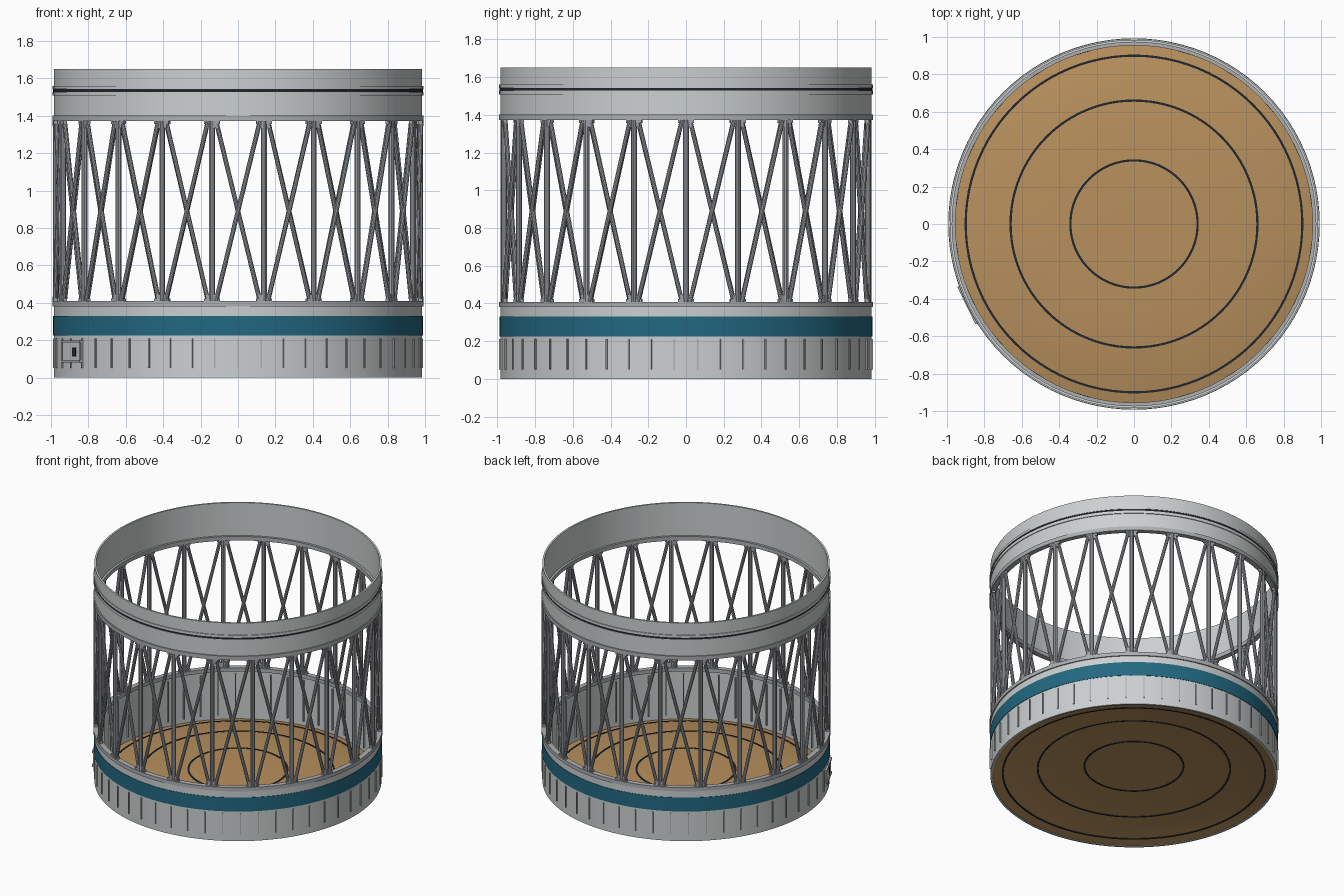
import bpy, bmesh, math
from mathutils import Vector, Matrix

cube = bpy.data.objects.get("Cube")
if cube:
    bpy.data.objects.remove(cube, do_unlink=True)


def material(name, r, g, b):
    m = bpy.data.materials.new(name)
    m.use_nodes = True
    m.diffuse_color = (r, g, b, 1)
    m.node_tree.nodes["Principled BSDF"].inputs["Base Color"].default_value = (r, g, b, 1)
    return m


SHELL = material("pale grey shell", 0.60, 0.63, 0.63)
RING = material("mid grey ring", 0.42, 0.43, 0.44)
STRUT = material("strut grey", 0.36, 0.37, 0.40)
BLUE = material("teal band", 0.016, 0.14, 0.22)
TAN = material("tan floor", 0.48, 0.28, 0.11)
DARK = material("dark seam", 0.015, 0.02, 0.028)


def finish(name, bm, mat, smooth=True):
    bmesh.ops.recalc_face_normals(bm, faces=bm.faces)
    mesh = bpy.data.meshes.new(name)
    bm.to_mesh(mesh)
    bm.free()
    mesh.materials.append(mat)
    ob = bpy.data.objects.new(name, mesh)
    bpy.context.collection.objects.link(ob)
    if smooth:
        bpy.ops.object.select_all(action="DESELECT")
        ob.select_set(True)
        bpy.context.view_layer.objects.active = ob
        bpy.ops.object.shade_smooth_by_angle(angle=math.radians(30))
    return ob


def lathe(name, profile, mat, steps=96):
    """Spin a closed (radius, height) outline about z."""
    bm = bmesh.new()
    verts = [bm.verts.new((r, 0, z)) for r, z in profile]
    edges = [bm.edges.new((v, verts[i - 1])) for i, v in enumerate(verts)]
    bmesh.ops.spin(bm, geom=verts + edges, cent=(0, 0, 0), axis=(0, 0, 1),
                   angle=math.tau, steps=steps)
    bmesh.ops.remove_doubles(bm, verts=bm.verts, dist=1e-5)
    return finish(name, bm, mat)


def band(name, inner, outer, low, high, mat):
    return lathe(name, [(inner, low), (outer, low), (outer, high), (inner, high)], mat)


def around(angle, radius, z):
    """Point on a cylinder, angle counted from the front towards +x."""
    return Vector((radius * math.sin(angle), -radius * math.cos(angle), z))


def add_block(bm, angle, radius, z, width, depth, height):
    mat = (Matrix.Translation(around(angle, radius, z)) @ Matrix.Rotation(angle, 4, "Z")
           @ Matrix.Diagonal((width, depth, height, 1)))
    bmesh.ops.create_cube(bm, size=1, matrix=mat)


def add_tube(bm, a, b, radius):
    d = b - a
    mat = Matrix.Translation((a + b) / 2) @ d.to_track_quat("Z", "Y").to_matrix().to_4x4()
    bmesh.ops.create_cone(bm, cap_ends=True, segments=10, radius1=radius, radius2=radius,
                          depth=d.length, matrix=mat)


# Lower and upper skirts
band("lower_shell", 0.97, 0.985, 0, 0.385, SHELL)
band("teal_stripe", 0.98, 0.988, 0.225, 0.33, BLUE)
band("upper_shell", 0.972, 0.985, 1.39, 1.65, SHELL)

# Flanges holding the lattice
band("lower_flange", 0.955, 0.993, 0.38, 0.408, RING)
band("upper_flange", 0.955, 0.993, 1.372, 1.402, RING)

# Separation joint: two lips and a dark seam
band("joint_lower_lip", 0.98, 0.991, 1.508, 1.528, SHELL)
band("joint_upper_lip", 0.98, 0.991, 1.542, 1.56, SHELL)
band("joint_seam", 0.98, 0.988, 1.528, 1.542, DARK)

# Shallow domed floor
def dome(r):
    return 0.015 + 0.075 * (1 - (r / 0.972) ** 3)


radii = [0.972 * i / 14 for i in range(15)]
lathe("domed_floor", [(r, dome(r)) for r in radii]
      + [(r, dome(r) - 0.012) for r in reversed(radii)], TAN)
for label, r in (("inner", 0.34), ("middle", 0.66), ("outer", 0.90)):
    band(label + "_floor_seam", r - 0.006, r + 0.006, dome(r) - 0.015, dome(r) + 0.003, DARK)

# Stringers on the lower skirt, outside and inside
COUNT = 50
outer, inner = bmesh.new(), bmesh.new()
for i in range(COUNT):
    a = math.tau * i / COUNT
    add_block(outer, a, 0.986, 0.13, 0.008, 0.012, 0.16)
    add_block(inner, a, 0.966, 0.205, 0.008, 0.016, 0.31)
finish("outer_stringers", outer, RING, False)
finish("inner_stringers", inner, RING, False)

# Open lattice: posts, crossed diagonals and end gussets
BAYS = 22
LOW, HIGH = 0.40, 1.38
posts, diagonals, gussets = bmesh.new(), bmesh.new(), bmesh.new()
for i in range(BAYS):
    a = math.tau * (i + 0.5) / BAYS
    b = math.tau * (i + 1.5) / BAYS
    add_tube(posts, around(a, 0.975, LOW), around(a, 0.975, HIGH), 0.016)
    inset = 0.02
    for z0, z1, r in ((LOW, HIGH, 0.98), (HIGH, LOW, 0.972)):
        add_tube(diagonals, around(a + inset, r, z0), around(b - inset, r, z1), 0.012)
    for z, taller in ((LOW, 1), (HIGH, -1)):
        add_block(gussets, a, 0.975, z + taller * 0.012, 0.085, 0.022, 0.024)
        add_block(gussets, a, 0.975, z + taller * 0.03, 0.06, 0.02, 0.03)
finish("lattice_posts", posts, STRUT)
finish("lattice_diagonals", diagonals, STRUT)
finish("lattice_gussets", gussets, STRUT, False)

# Service panel on the front right
PANEL = math.radians(-64)
bm = bmesh.new()
add_block(bm, PANEL, 0.983, 0.14, 0.20, 0.016, 0.10)
finish("service_panel", bm, SHELL, False)
bm = bmesh.new()
for side in (-1, 1):
    add_block(bm, PANEL, 0.987, 0.14 + side * 0.053, 0.22, 0.02, 0.012)
    add_block(bm, PANEL + side * 0.107, 0.984, 0.14, 0.014, 0.022, 0.118)
finish("service_panel_frame", bm, RING, False)
bm = bmesh.new()
add_block(bm, PANEL + 0.035, 0.99, 0.137, 0.04, 0.008, 0.05)
finish("service_port", bm, DARK, False)
